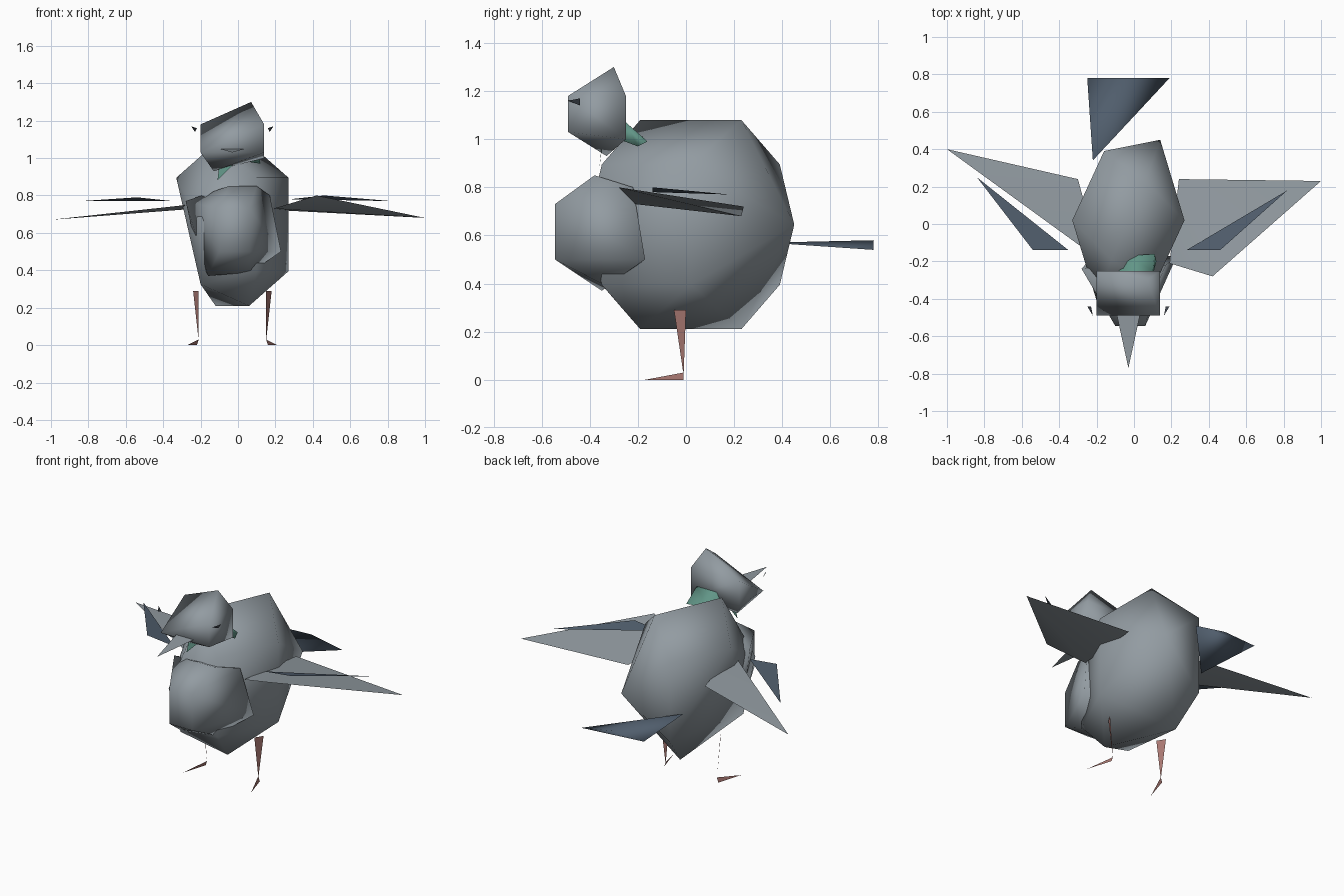
import bpy
import bmesh
from mathutils import Vector

default_cube = bpy.data.objects.get("Cube")
if default_cube:
    bpy.data.objects.remove(default_cube)

MID_X = -.03  # symmetry plane of the bird


def material(name, red, green, blue):
    mat = bpy.data.materials.new(name)
    mat.use_nodes = True
    colour = (red, green, blue, 1)
    mat.diffuse_color = colour
    mat.node_tree.nodes["Principled BSDF"].inputs["Base Color"].default_value = colour
    return mat


FEATHER = material("feather_grey", .29, .33, .36)
SLATE = material("slate_blue", .08, .11, .15)
GREEN = material("neck_green", .12, .3, .24)
PINK = material("leg_pink", .4, .19, .17)
DARK = material("eye_dark", .06, .07, .09)


def finish(name, bm, mat):
    """Turn the geometry into a shaded object of one colour, keeping blade edges sharp."""
    bmesh.ops.recalc_face_normals(bm, faces=bm.faces)
    for face in bm.faces:
        face.smooth = True
    for edge in bm.edges:
        edge.smooth = edge.calc_face_angle(0) < 1.7
    mesh = bpy.data.meshes.new(name)
    bm.to_mesh(mesh)
    bm.free()
    mesh.materials.append(mat)
    bpy.context.collection.objects.link(bpy.data.objects.new(name, mesh))


def hull(name, mat, points):
    """Closed volume around a few corner points."""
    bm = bmesh.new()
    for point in points:
        bm.verts.new(point)
    result = bmesh.ops.convex_hull(bm, input=bm.verts)
    spare = {item for item in result["geom_interior"] + result["geom_unused"]
             if isinstance(item, bmesh.types.BMVert)}
    bmesh.ops.delete(bm, geom=list(spare), context="VERTS")
    finish(name, bm, mat)


def plate(name, mat, *points):
    """Single flat blade."""
    bm = bmesh.new()
    bm.faces.new([bm.verts.new(point) for point in points])
    finish(name, bm, mat)


def plate_pair(name, mat, *points):
    """Blade on the right and its mirror image on the left."""
    plate("right_" + name, mat, *points)
    plate("left_" + name, mat, *[(MID_X * 2 - x, y, z) for x, y, z in points])


def box_corners(xs, ys, zs):
    return [(x, y, z) for x in xs for y in ys for z in zs]


def body_corners():
    """Half a ball of corners, repeated by a half turn about the upright axis."""
    centre = Vector((MID_X, .02, .645))
    half = [Vector((.17, .43, 0))]
    for side in (1, -1):
        half += [Vector((side * .09, .21, side * .435)),
                 Vector((.3, 0, side * .25)),
                 Vector((-.13, .37, side * .25))]
    turned = [Vector((-corner.x, -corner.y, corner.z)) for corner in half]
    # The low right corner is drawn forward to the belly
    for corner in turned:
        if corner.y == 0 and corner.z < 0:
            corner.xyz = (-.17, -.31, -.32)
    return [centre + corner for corner in half + turned]


def head_corners():
    """Box without its upper right front corner, with a crest and a nape."""
    left, back, top = .14, -.25, 1.18
    box = box_corners((-.2, left), (-.49, back), (1.03, top))
    kept = [(x, y, z) for x, y, z in box if x == left or y == back or z < top]
    return kept + [(.07, -.3, 1.3), (-.13, -.33, .93), (left, back, 1)]


# Body and breast
hull("body", FEATHER, body_corners())
breast_front = box_corners((-.1, .06), [-.545], (.5, .73))
breast_top = [(.1, -.38, .85), (-.05, -.38, .85)]
breast_sides = [(.17, -.22, .8), (-.28, -.24, .77), (.23, -.17, .5), (-.22, -.17, .5)]
breast_base = [(-.16, -.35, .37), (.07, -.33, .39)]
hull("breast", FEATHER, breast_front + breast_top + breast_sides + breast_base)

# Head, beak and eyes
hull("head", FEATHER, head_corners())
plate("beak", FEATHER, (-.1, -.45, 1.05), (.04, -.45, 1.05), (MID_X, -.77, 1.03))
plate_pair("eye", DARK, (-.22, -.49, 1.16), (-.25, -.44, 1.17), (-.23, -.44, 1.14))

# Neck feathers
hull("neck_patch", GREEN, [(-.08, -.25, 1), (MID_X, -.17, 1), (.11, -.16, .99),
                           (.1, -.25, 1.07), (-.04, -.25, 1.07),
                           (.12, -.2, .97), (.1, -.28, 1)])
plate("throat_patch", GREEN, (-.11, -.36, .88), (-.01, -.35, .98), (-.1, -.35, .96))

# Wings and their dark bars
hull("left_wing", FEATHER, [(1, .23, .68), (.42, -.28, .8),
                            (.19, -.21, .73), (.24, .24, .72)])
hull("right_wing", FEATHER, [(-1, .4, .67), (-.27, -.13, .75),
                             (-.3, .24, .73), (-.22, -.05, .73)])
plate("left_wing_bar", SLATE, (.82, .18, .77), (.46, -.14, .8), (.28, -.14, .78))
plate("right_wing_bar", SLATE, (-.84, .25, .77), (-.54, -.14, .79), (-.35, -.14, .77))

# Tail
hull("tail", SLATE, [(-.25, .78, .57), (.19, .78, .54), (MID_X, .78, .58), (-.22, .34, .57)])

# Legs and feet
plate_pair("leg", PINK, (-.24, 0, .29), (-.21, -.05, .29), (-.21, -.01, .02))
plate_pair("foot", PINK, (-.27, -.17, 0), (-.21, -.01, .03), (-.22, -.01, 0))
